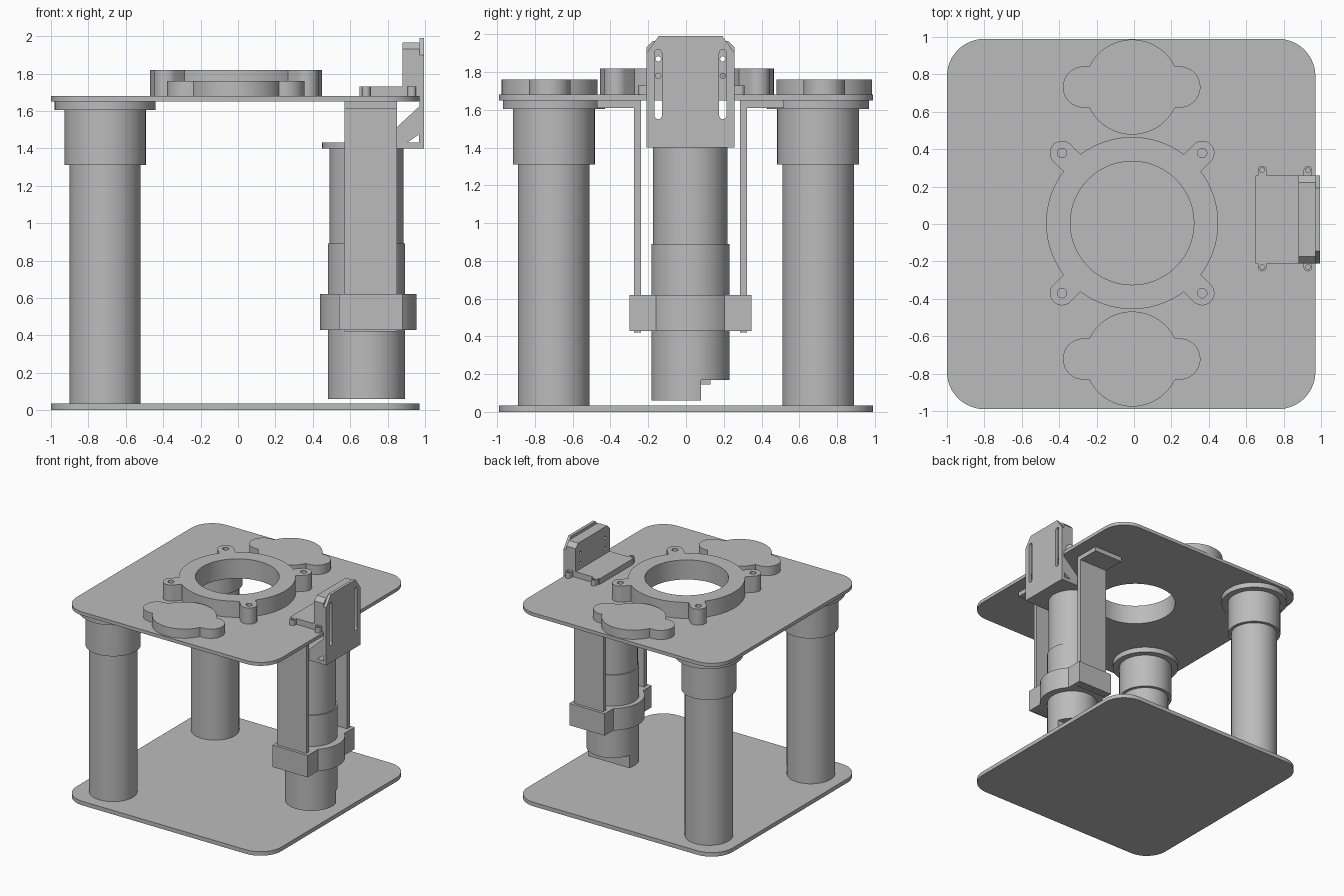
import bpy, bmesh
from math import sin, cos, pi, radians
from mathutils import Matrix, Vector

start = bpy.data.objects.get("Cube")
if start:
    bpy.data.objects.remove(start, do_unlink=True)

grey = bpy.data.materials.new("plain grey")
grey.use_nodes = True
tone = (0.5, 0.5, 0.5, 1)
grey.diffuse_color = tone
grey.node_tree.nodes["Principled BSDF"].inputs["Base Color"].default_value = tone

# Extrusion frames: the profile's two axes, then the extrusion axis
UP = Matrix(((1, 0, 0), (0, 1, 0), (0, 0, 1)))
ALONG_X = Matrix(((0, 0, 1), (1, 0, 0), (0, 1, 0)))   # profile (y, z)
ALONG_Y = Matrix(((1, 0, 0), (0, 0, 1), (0, 1, 0)))   # profile (x, z)


def prism(name, pts, lo, hi, frame=UP):
    bm = bmesh.new()
    base = [bm.verts.new(frame @ Vector((a, b, lo))) for a, b in pts]
    top = [bm.verts.new(frame @ Vector((a, b, hi))) for a, b in pts]
    n = len(pts)
    bm.faces.new(base)
    bm.faces.new(top)
    for i in range(n):
        j = (i + 1) % n
        bm.faces.new((base[i], base[j], top[j], top[i]))
    bmesh.ops.recalc_face_normals(bm, faces=bm.faces)
    mesh = bpy.data.meshes.new(name)
    bm.to_mesh(mesh)
    bm.free()
    mesh.materials.append(grey)
    obj = bpy.data.objects.new(name, mesh)
    bpy.context.collection.objects.link(obj)
    return obj


def rounded(x0, x1, y0, y1, r, steps=12):
    pts = []
    corners = ((x1 - r, y1 - r), (x0 + r, y1 - r), (x0 + r, y0 + r), (x1 - r, y0 + r))
    for k, (cx, cy) in enumerate(corners):
        for i in range(steps + 1):
            a = (k + i / steps) * pi / 2
            pts.append((cx + r * cos(a), cy + r * sin(a)))
    return pts


def disc(cx, cy, r, n=64):
    return [(cx + r * cos(2 * pi * i / n), cy + r * sin(2 * pi * i / n)) for i in range(n)]


def cyl(name, cx, cy, r, z0, z1, n=64):
    return prism(name, disc(cx, cy, r, n), z0, z1)


def box(name, x0, x1, y0, y1, z0, z1):
    return prism(name, [(x0, y0), (x1, y0), (x1, y1), (x0, y1)], z0, z1)


def combine(obj, others, op):
    for other in others:
        mod = obj.modifiers.new(op, 'BOOLEAN')
        mod.operation, mod.object, mod.solver = op, other, 'EXACT'
        bpy.context.view_layer.objects.active = obj
        bpy.ops.object.modifier_apply(modifier=mod.name)
        bpy.data.objects.remove(other, do_unlink=True)
    return obj


def add(obj, *others):
    return combine(obj, others, 'UNION')


def cut(obj, *others):
    return combine(obj, others, 'DIFFERENCE')


# Base and deck plates
CX = -0.01
outline = rounded(-1, 0.97, -0.99, 0.99, 0.2)
prism("base_plate", outline, 0, 0.035)
deck = prism("deck_plate", outline, 1.65, 1.68)
cut(deck, cyl("cutter", CX, 0.005, 0.33, 1.5, 1.9, 96))

# Two support columns with collar and flange
for side, y in (("front", -0.7), ("back", 0.7)):
    cyl(side + "_column", -0.71, y, 0.19, 0.035, 1.32)
    cyl(side + "_collar", -0.71, y, 0.217, 1.31, 1.61)
    cyl(side + "_flange", -0.71, y, 0.27, 1.605, 1.65)

# Ring with four screw lugs
ring = cyl("deck_ring", CX, 0.005, 0.46, 1.68, 1.82, 96)
holes = [cyl("cutter", CX, 0.005, 0.33, 1.5, 1.9, 96)]
for k in range(4):
    a = radians(45 + 90 * k)
    lug = prism("lug", rounded(0.4, 0.595, -0.065, 0.065, 0.0649), 1.68, 1.82)
    lug.data.transform(Matrix.Translation((CX, 0.005, 0)) @ Matrix.Rotation(a, 4, 'Z'))
    add(ring, lug)
    holes.append(cyl("cutter", CX + 0.53 * cos(a), 0.005 + 0.53 * sin(a), 0.025, 1.6, 1.9, 24))
cut(ring, *holes)

# Lobed caps in front of and behind the ring
for side, y in (("front", -0.722), ("back", 0.732)):
    cap = cyl(side + "_lobed_cap", CX, y, 0.254, 1.68, 1.76)
    add(cap, prism("lobes", rounded(-0.38, 0.355, y - 0.11, y + 0.11, 0.1099), 1.68, 1.76))

# Motor body with a notched foot
AX, AY = 0.687, 0.023
motor = cyl("motor_lower_body", AX, AY, 0.207, 0.06, 0.89)
cut(motor, box("cutter", 0.3, 1.1, 0.08, 0.4, 0, 0.17))
box("motor_connector", 0.6, 0.77, 0.075, 0.13, 0.145, 0.172)
cyl("motor_upper_body", AX, AY, 0.197, 0.89, 1.405)

# Clamp around the motor
clamp = cyl("motor_clamp", 0.697, AY, 0.258, 0.43, 0.62)
add(clamp, box("ears", 0.54, 0.88, AY - 0.323, AY + 0.323, 0.43, 0.62))
cut(clamp, cyl("cutter", AX, AY, 0.206, 0.3, 0.8))

# Side rails with outward top tabs
for side, s in (("front", -1), ("back", 1)):
    pts = [(0.262, 0.42), (0.299, 0.42), (0.299, 1.61), (0.495, 1.61), (0.495, 1.65), (0.262, 1.65)]
    prism(side + "_rail", [(AY + s * a, z) for a, z in pts], 0.57, 0.85, ALONG_X)

# Motor bracket: foot, slotted face plate and pierced gussets
L, R = -0.21, 0.258
foot = prism("bracket_foot", rounded(0.45, 1.2, L, R, 0.2), 1.4, 1.43)
cut(foot, box("cutter", 0.97, 1.5, -1, 1, 1, 2))
face = prism("bracket_face", [(L, 1.4), (R, 1.4), (R, 1.9), (R - 0.065, 1.99),
                              (L + 0.065, 1.99), (L, 1.9)], 0.97, 0.995, ALONG_X)
for y in (-0.147, 0.195):
    cut(face, prism("cutter", rounded(y - 0.019, y + 0.019, 1.55, 1.92, 0.0189, 6), 0.9, 1.1, ALONG_X))
for side, y in (("front", L), ("back", R - 0.03)):
    gusset = prism(side + "_gusset", [(0.76, 1.43), (0.97, 1.43), (0.97, 1.625)], y, y + 0.03, ALONG_Y)
    cut(gusset, prism("cutter", [(0.905, 1.431), (0.969, 1.431), (0.969, 1.475)], y - 0.1, y + 0.1, ALONG_Y))

# Deck-mounted holder with upright wall and screw bosses
box("holder_base", 0.65, 0.97, L, R, 1.68, 1.73)
wall = prism("holder_wall", [(L, 1.73), (R, 1.73), (R, 1.93), (R - 0.035, 1.965),
                             (L + 0.035, 1.965), (L, 1.93)], 0.88, 0.97, ALONG_X)
for y in (-0.147, 0.195):
    for z in (1.78, 1.87):
        cut(wall, prism("cutter", disc(y, z, 0.014, 20), 0.8, 1.1, ALONG_X))
for x in (0.685, 0.93):
    for side, y, s in (("front", -0.23, 1), ("back", 0.288, -1)):
        boss = cyl("holder_boss_" + side, x, y, 0.023, 1.68, 1.73, 24)
        add(boss, box("neck", x - 0.023, x + 0.023, min(y, y + s * 0.03), max(y, y + s * 0.03), 1.68, 1.73))
        cut(boss, cyl("cutter", x, y, 0.012, 1.6, 1.8, 16))

# Smooth curved walls, sharp edges kept
bpy.ops.object.select_all(action='DESELECT')
for obj in bpy.context.collection.objects:
    if obj.type == 'MESH':
        obj.select_set(True)
        bpy.context.view_layer.objects.active = obj
bpy.ops.object.shade_smooth_by_angle(angle=radians(30))
